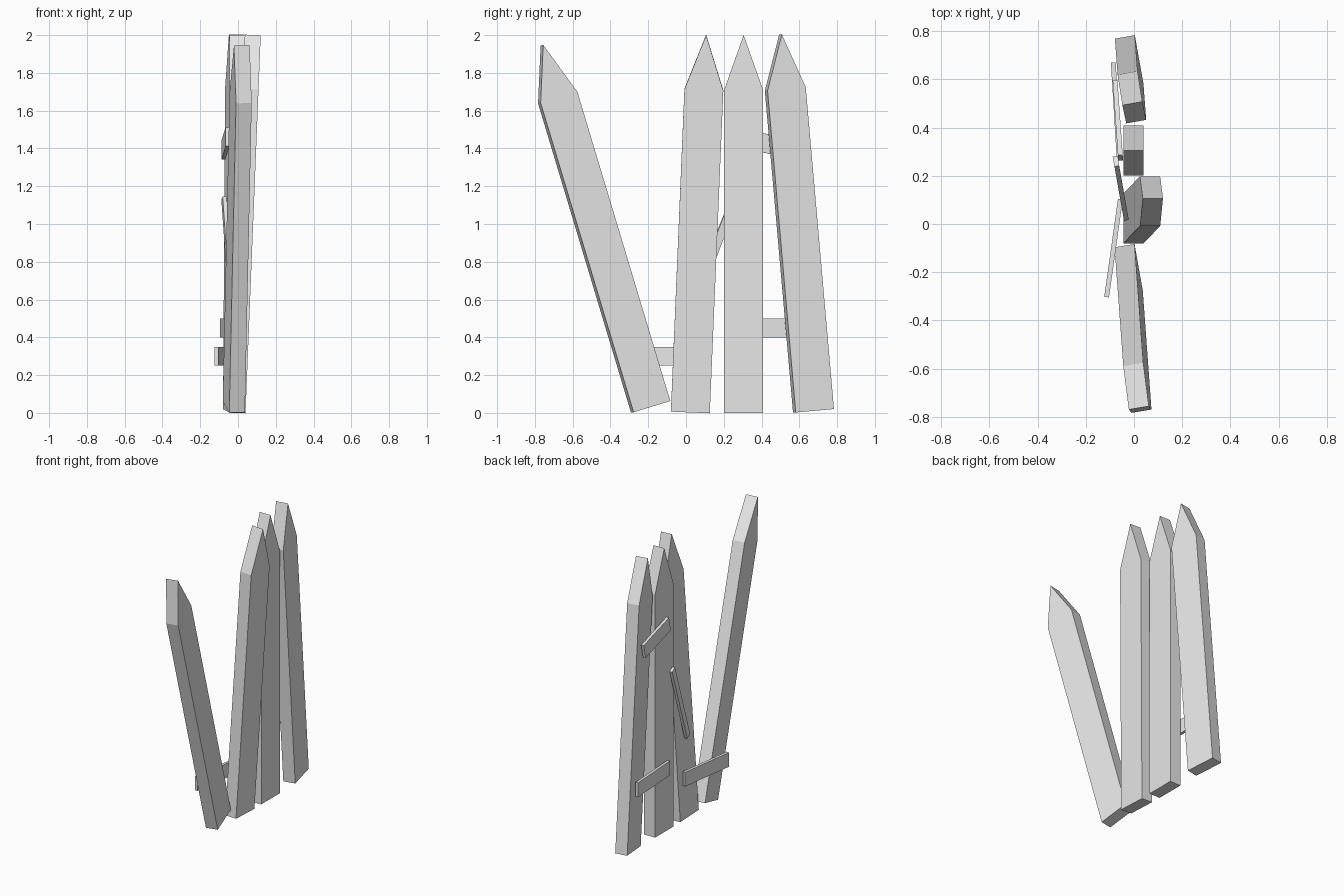
import bpy
import bmesh
from math import radians
from mathutils import Vector

cube = bpy.data.objects.get("Cube")
if cube:
    bpy.data.objects.remove(cube, do_unlink=True)

# Single pale grey paint
paint = bpy.data.materials.new("pale_grey_wood")
paint.use_nodes = True
grey = (0.8, 0.8, 0.8, 1.0)
paint.diffuse_color = grey
paint.node_tree.nodes["Principled BSDF"].inputs["Base Color"].default_value = grey


def board(name, profile, thickness, location, lean, tilt, yaw):
    """Extrude a y-z outline along x, then place it with angles in degrees."""
    bm = bmesh.new()
    face = bm.faces.new([bm.verts.new((-thickness / 2, y, z)) for y, z in profile])
    extruded = bmesh.ops.extrude_face_region(bm, geom=[face])["geom"]
    verts = [g for g in extruded if isinstance(g, bmesh.types.BMVert)]
    bmesh.ops.translate(bm, verts=verts, vec=Vector((thickness, 0, 0)))
    bmesh.ops.recalc_face_normals(bm, faces=bm.faces)
    mesh = bpy.data.meshes.new(name)
    bm.to_mesh(mesh)
    bm.free()
    mesh.materials.append(paint)
    obj = bpy.data.objects.new(name, mesh)
    obj.location = location
    obj.rotation_euler = [radians(a) for a in (lean, tilt, yaw)]
    bpy.context.collection.objects.link(obj)


# Pointed pickets standing on their bottom edge
half = 0.103
picket = [(-half, 0), (half, 0), (half, 1.71), (0, 2), (-half, 1.71)]
for name, location, lean, tilt, yaw in [
    ("fallen_picket", (-0.022, -0.187, 0.032), 16.7, -1.6, 9.5),
    ("leaning_picket", (-0.002, 0.023, 0.004), -2.4, 2.3, 0),
    ("upright_picket", (-0.002, 0.305, 0), 0, 0, 0),
    ("end_picket", (-0.02, 0.675, 0.011), 5, -0.5, 10),
]:
    board(name, picket, 0.084, location, lean, tilt, yaw)

# Broken rail pieces nailed to the back of the pickets
for name, length, width, location, lean, yaw in [
    ("lower_rail_front", 0.41, 0.1, (-0.085, -0.1, 0.3), 0, -8),
    ("lower_rail_back", 0.39, 0.1, (-0.074, 0.475, 0.45), 0, 3.5),
    ("upper_rail", 0.32, 0.1, (-0.067, 0.43, 1.425), -13, 4),
    ("hanging_rail", 0.61, 0.045, (-0.055, 0.148, 0.855), 68, 10),
]:
    y, z = length / 2, width / 2
    board(name, [(-y, -z), (y, -z), (y, z), (-y, z)], 0.02, location, lean, 0, yaw)
